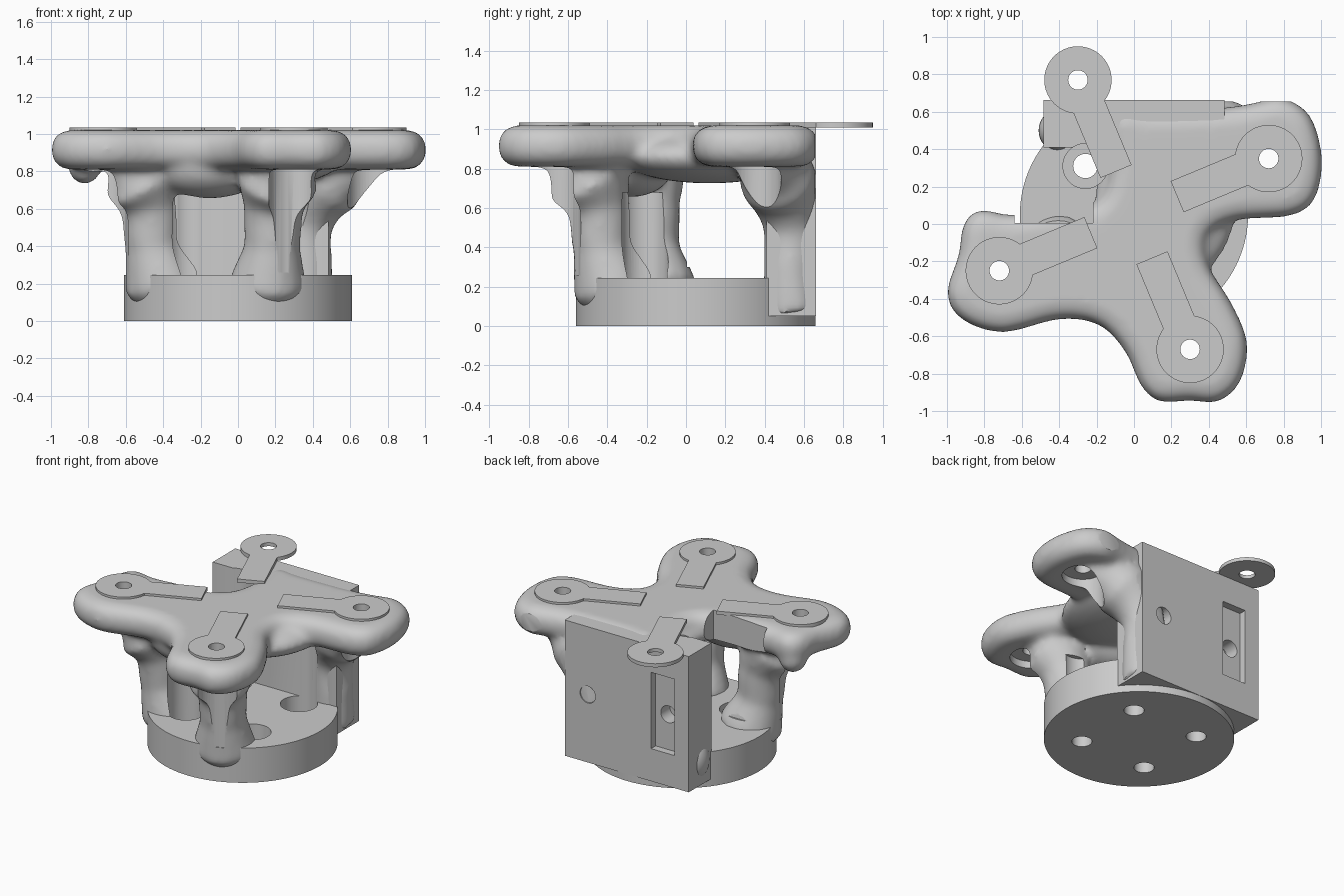
import bpy, bmesh, math
from mathutils import Vector

cube = bpy.data.objects.get("Cube")
if cube:
    bpy.data.objects.remove(cube, do_unlink=True)

grey = bpy.data.materials.new("plain grey")
grey.use_nodes = True
grey.diffuse_color = (0.6, 0.6, 0.6, 1)
grey.node_tree.nodes["Principled BSDF"].inputs["Base Color"].default_value = (0.6, 0.6, 0.6, 1)

CENTRE = Vector((0, 0.05, 0))
ARM_ANGLE = math.radians(22.6)


def polar(angle, r, z):
    return CENTRE + Vector((r * math.cos(angle), r * math.sin(angle), z))


def select(ob):
    bpy.ops.object.select_all(action='DESELECT')
    ob.select_set(True)
    bpy.context.view_layer.objects.active = ob


def named(name):
    ob = bpy.context.object
    ob.name = name
    return ob


def box(name, low, high):
    low, high = Vector(low), Vector(high)
    bpy.ops.mesh.primitive_cube_add(size=1, location=(low + high) / 2)
    ob = named(name)
    ob.scale = high - low
    bpy.ops.object.transform_apply(location=False, rotation=False, scale=True)
    return ob


def cylinder(name, x, y, r, z0, z1, sides=48):
    bpy.ops.mesh.primitive_cylinder_add(vertices=sides, radius=r, depth=z1 - z0,
                                        location=(x, y, (z0 + z1) / 2))
    return named(name)


def ball(name, location, size):
    bpy.ops.mesh.primitive_uv_sphere_add(segments=32, ring_count=16, radius=1, location=location)
    ob = named(name)
    ob.scale = size
    return ob


def volume(mesh):
    bm = bmesh.new()
    bm.from_mesh(mesh)
    v = bm.calc_volume(signed=True)
    bm.free()
    return v


def combine(ob, other, operation='DIFFERENCE'):
    """Boolean that accepts a solver's result only if the volume change is plausible."""
    before, limit = volume(ob.data), volume(other.data) * 1.1
    original = ob.data.copy()
    select(ob)
    for solver in ('MANIFOLD', 'EXACT', 'FLOAT'):
        m = ob.modifiers.new("cut", 'BOOLEAN')
        m.object, m.operation, m.solver = other, operation, solver
        try:
            bpy.ops.object.modifier_apply(modifier=m.name)
        except RuntimeError:
            ob.modifiers.clear()
        change = volume(ob.data) - before
        if operation == 'DIFFERENCE':
            change = -change
        if 1e-7 < change <= limit and volume(ob.data) > before * 0.4:
            break
        ob.data = original.copy()
    bpy.data.objects.remove(other, do_unlink=True)


def tube(name, points):
    """Round tube through (x, y, z, radius) points."""
    data = bpy.data.curves.new(name, 'CURVE')
    data.dimensions = '3D'
    data.bevel_depth = 1
    data.bevel_resolution = 6
    data.use_fill_caps = True
    spline = data.splines.new('BEZIER')
    spline.bezier_points.add(len(points) - 1)
    for p, (x, y, z, r) in zip(spline.bezier_points, points):
        p.co = (x, y, z)
        p.radius = r
        p.handle_left_type = p.handle_right_type = 'AUTO'
    spline.resolution_u = 6
    ob = bpy.data.objects.new(name, data)
    bpy.context.collection.objects.link(ob)
    select(ob)
    bpy.ops.object.convert(target='MESH')
    return bpy.context.object


def rounded_slab(name, outline, z0, z1, round_off, steps=5):
    """Smooth closed outline, extruded, with rounded rims."""
    bm = bmesh.new()
    pts = [Vector((x, y, z0)) for x, y in outline]
    verts = []
    for i, b in enumerate(pts):
        a, c, d = pts[i - 1], pts[(i + 1) % len(pts)], pts[(i + 2) % len(pts)]
        for s in range(steps):
            t = s / steps
            verts.append(bm.verts.new((b * 2 + (c - a) * t + (a * 2 - b * 5 + c * 4 - d) * t ** 2
                                       + (b * 3 - a - c * 3 + d) * t ** 3) / 2))
    face = bm.faces.new(verts)
    up = bmesh.ops.extrude_face_region(bm, geom=[face], use_keep_orig=True)
    bmesh.ops.translate(bm, vec=(0, 0, z1 - z0),
                        verts=[g for g in up['geom'] if isinstance(g, bmesh.types.BMVert)])
    bmesh.ops.recalc_face_normals(bm, faces=bm.faces)
    rims = [e for e in bm.edges if abs(e.verts[0].co.z - e.verts[1].co.z) < 1e-5]
    bmesh.ops.bevel(bm, geom=rims, offset=round_off, segments=5, profile=0.5,
                    affect='EDGES', clamp_overlap=False)
    mesh = bpy.data.meshes.new(name)
    bm.to_mesh(mesh)
    bm.free()
    ob = bpy.data.objects.new(name, mesh)
    bpy.context.collection.objects.link(ob)
    return ob


def finish(ob):
    ob.data.materials.clear()
    ob.data.materials.append(grey)
    select(ob)
    bpy.ops.object.shade_smooth_by_angle(angle=math.radians(35))


# Deck with three rounded arms
outline = [(-1, -.37), (-.94, -.17), (-.91, 0), (-.82, .075), (-.66, .05), (-.42, .08), (-.2, .12),
           (-.13, .3), (-.13, .61), (.1, .61), (.45, .62), (.63, .645), (.79, .675), (.94, .58),
           (1.005, .36), (.97, .14), (.84, .045), (.55, .02), (.4, -.06), (.4, -.22), (.52, -.42),
           (.605, -.63), (.57, -.84), (.45, -.95), (.3, -.945), (.14, -.95), (.04, -.87),
           (-.05, -.68), (-.19, -.54), (-.4, -.51), (-.7, -.58), (-.92, -.51)]
deck = rounded_slab("deck_and_legs", outline, .81, 1.02, .095)

# Flared legs, rear brace and the thick middle
lumps = [ball("middle", (.17, .12, .86), (.38, .46, .135)),
         ball("front_web", (-.16, -.28, .82), (.32, .22, .165)),
         ball("arm_lump", (-.82, -.03, .83), (.09, .1, .1))]
leg_shape = [(.42, .1, .15), (.45, .2, .21), (.51, .4, .15), (.53, .6, .16),
             (.59, .74, .22), (.7, .87, .14)]
for angle in (-69, 207):
    lumps.append(tube("leg", [(*polar(math.radians(angle), r, z), rad) for r, z, rad in leg_shape]))
lumps.append(tube("right_brace", [(.36, .54, .07, .15), (.37, .53, .25, .135), (.37, .53, .52, .14),
                                  (.48, .47, .74, .2), (.7, .38, .87, .14)]))

# Blend the lumps into one soft skin
select(deck)
for lump in lumps:
    lump.select_set(True)
bpy.ops.object.join()
bpy.ops.object.transform_apply(location=True, rotation=True, scale=True)
bpy.ops.object.mode_set(mode='EDIT')
bpy.ops.mesh.select_all(action='SELECT')
bpy.ops.mesh.remove_doubles(threshold=0.0005)
bpy.ops.mesh.normals_make_consistent(inside=False)
bpy.ops.object.mode_set(mode='OBJECT')
blend = deck.modifiers.new("blend", 'REMESH')
blend.mode, blend.voxel_size = 'VOXEL', 0.02
soften = deck.modifiers.new("soften", 'SMOOTH')
soften.factor, soften.iterations = 0.5, 14
for m in list(deck.modifiers):
    bpy.ops.object.modifier_apply(modifier=m.name)

# Flat rear and the open corner beside the mounting block
combine(deck, box("rear_cut", (-2, .655, -1), (2, 2, 2)))
combine(deck, box("corner_cut", (-.64, .005, .3), (-.22, .415, 1.2)))

# Base disc, rear mounting block and its rounded foot
base = cylinder("base_disc", 0, .05, .61, 0, .245, 96)
block = box("mounting_block", (-.485, .41, .05), (.485, .662, 1.01))
combine(block, box("slot_cut", (-.375, .61, .28), (-.19, .8, .82)))
for x in (-.29, .306):
    drill = cylinder("block_drill", x, 0, .06, -.13, .13, 32)
    drill.rotation_euler.x = math.pi / 2
    drill.location = (x, .64, .53)
    combine(block, drill)
foot = ball("left_foot", (-.41, .5, .2), (.1, .11, .14))

# Counterbored base holes, with driver access above them
for sx in (-1, 1):
    for sy in (-1, 1):
        x, y = sx * .26, .05 + sy * .26
        top = 1.2 if (sx, sy) == (-1, 1) else .68
        combine(base, cylinder("base_drill", x, y, .065, -.1, .4, 32))
        combine(base, cylinder("base_counterbore", x, y, .12, .12, .4))
        combine(deck, cylinder("access_cut", x, y, .12, .05, top))
        if sy > 0:
            combine(block, cylinder("block_access_cut", x, y, .12, .12, top))

# Four keyhole-shaped tabs, with bores below the three that rest on arms
for i, name in enumerate(("right_tab", "rear_tab", "left_tab", "front_tab")):
    angle = ARM_ANGLE + i * math.pi / 2
    spot = polar(angle, .78, 0)
    tab = cylinder(name, spot.x, spot.y, .18, 1.01, 1.035, 64)
    stem = box("stem", (-.265, -.09, -.0125), (.265, .09, .0125))
    stem.rotation_euler.z = angle
    stem.location = polar(angle, .515, 1.0225)
    combine(tab, stem, 'UNION')
    combine(tab, cylinder("tab_drill", spot.x, spot.y, .052, .9, 1.2, 32))
    if name != "rear_tab":
        combine(deck, cylinder("arm_drill", spot.x, spot.y, .052, .7, 1.2, 32))
        combine(deck, cylinder("arm_bore", spot.x, spot.y, .135, .26, .86))
    finish(tab)

for part in (deck, base, block, foot):
    finish(part)
